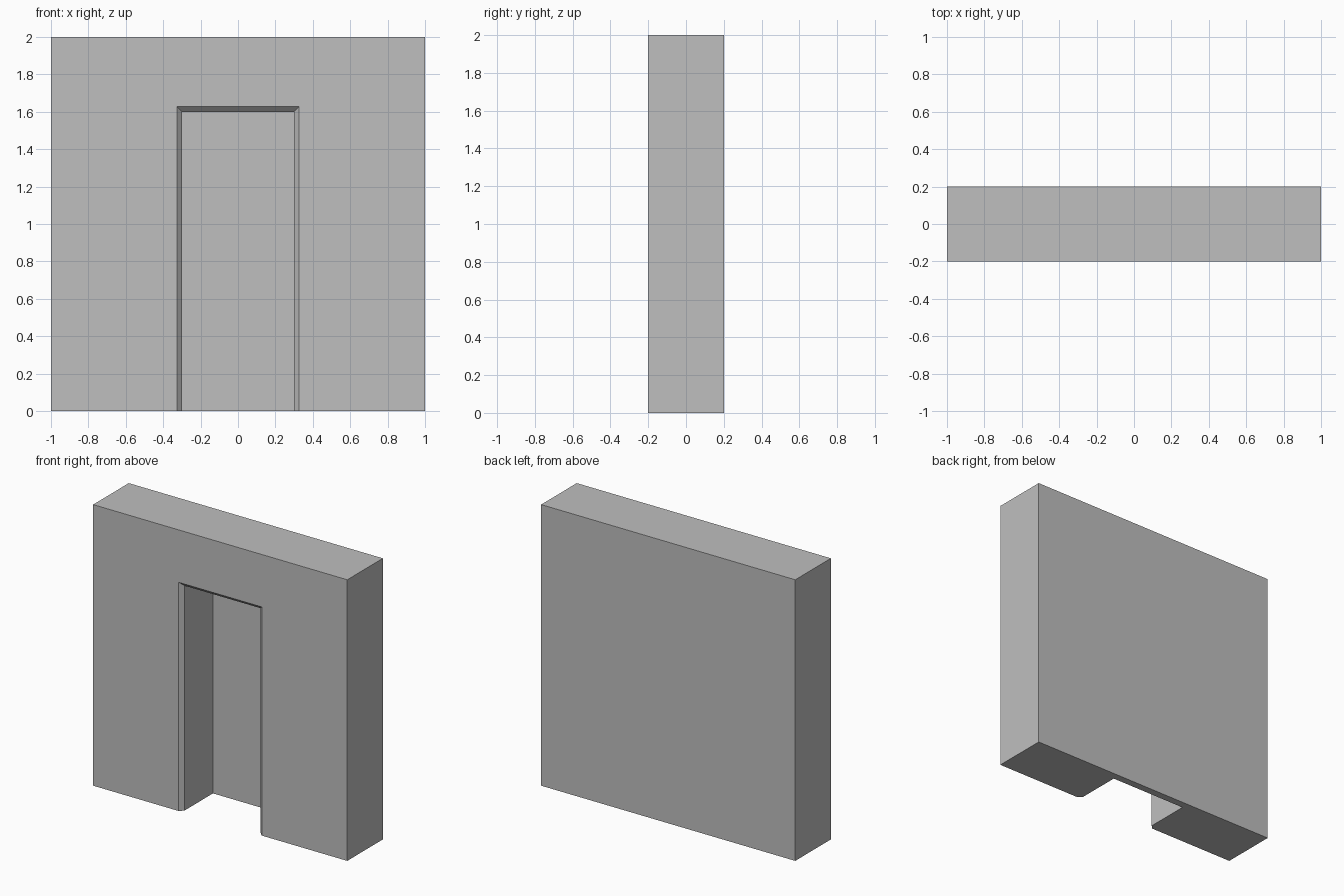
import bpy
import bmesh

cube = bpy.data.objects.get("Cube")
if cube:
    bpy.data.objects.remove(cube, do_unlink=True)

HALF_W, HEIGHT, HALF_D = 1.0, 2.0, 0.2
DOOR_HALF, DOOR_TOP = 0.3, 1.6
BEVEL = 0.027
NICHE_Y = HALF_D - 0.053

# Plaster colour
grey = bpy.data.materials.new("plaster grey")
grey.use_nodes = True
colour = (0.52, 0.52, 0.52, 1)
grey.diffuse_color = colour
grey.node_tree.nodes["Principled BSDF"].inputs["Base Color"].default_value = colour

bm = bmesh.new()


def arch(half, top, y):
    """Open rectangular outline: left foot, two top corners, right foot."""
    points = ((-half, 0), (-half, top), (half, top), (half, 0))
    return [bm.verts.new((x, y, z)) for x, z in points]


def bridge(a, b):
    """Join two outlines with three quads."""
    for i in range(3):
        bm.faces.new((a[i], a[i + 1], b[i + 1], b[i]))


# Outlines of the wall and of the recessed doorway with its bevelled rim
back = arch(HALF_W, HEIGHT, HALF_D)
front = arch(HALF_W, HEIGHT, -HALF_D)
rim = arch(DOOR_HALF + BEVEL, DOOR_TOP + BEVEL, -HALF_D)
jamb = arch(DOOR_HALF, DOOR_TOP, -HALF_D + BEVEL)
niche = arch(DOOR_HALF, DOOR_TOP, NICHE_Y)

for a, b in ((back, front), (front, rim), (rim, jamb), (jamb, niche)):
    bridge(a, b)

# Back of the wall, back of the niche and the underside
bm.faces.new(back)
bm.faces.new(niche)
bm.faces.new((back[0], front[0], rim[0], jamb[0], niche[0],
              niche[3], jamb[3], rim[3], front[3], back[3]))

# Merge the coplanar front panels into one face
panels = [e for e in bm.edges if len(e.link_faces) == 2
          and e.calc_face_angle(1) < 0.01]
bmesh.ops.recalc_face_normals(bm, faces=bm.faces)
panels = [e for e in bm.edges if e.calc_face_angle(1) < 0.01]
bmesh.ops.dissolve_edges(bm, edges=panels, use_verts=False)

mesh = bpy.data.meshes.new("wall_with_doorway")
bm.to_mesh(mesh)
bm.free()
mesh.materials.append(grey)
wall = bpy.data.objects.new("wall_with_doorway", mesh)
bpy.context.collection.objects.link(wall)
